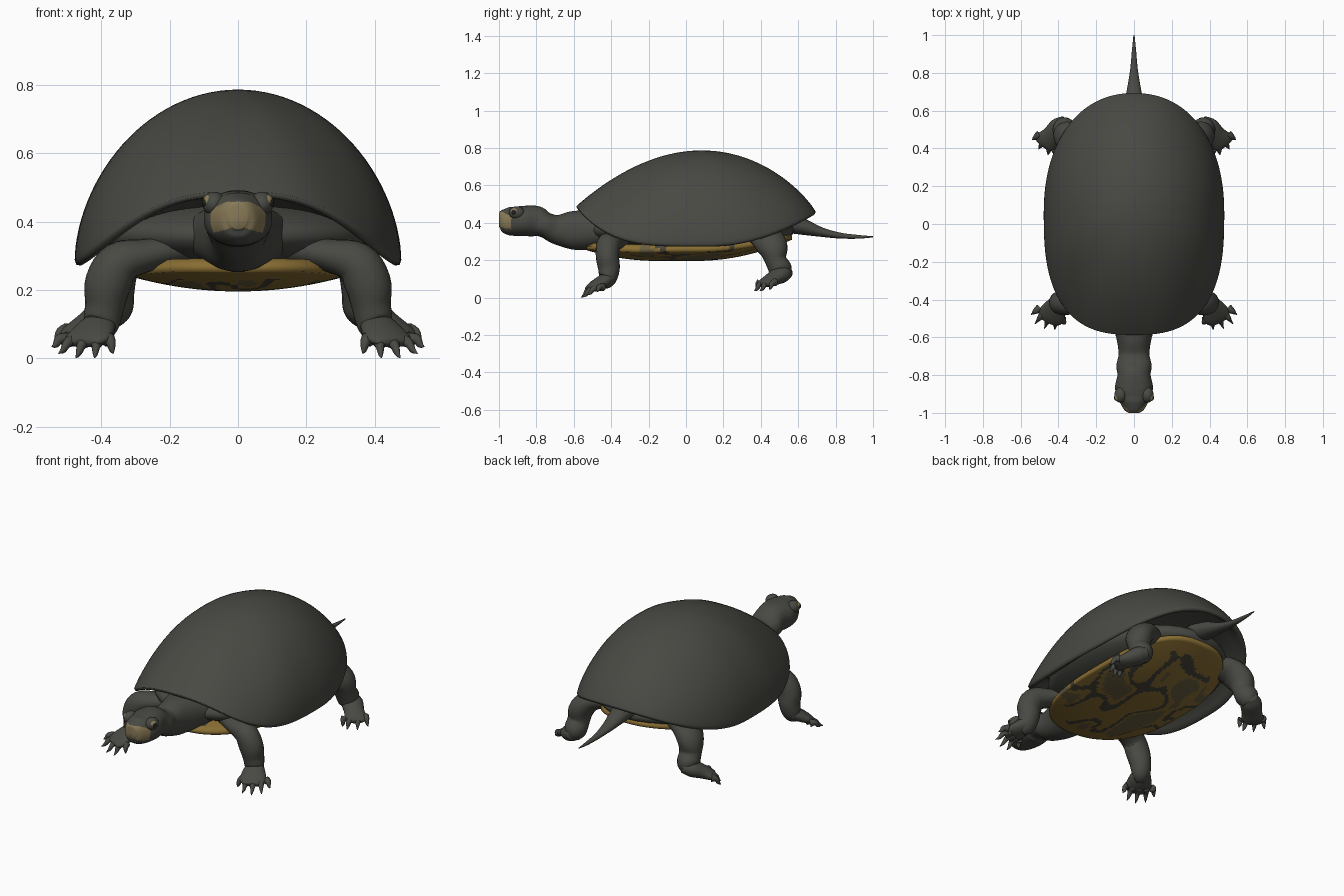
import bpy, bmesh, math
from mathutils import Vector, noise

if "Cube" in bpy.data.objects:
    bpy.data.objects.remove(bpy.data.objects["Cube"])


def mat(name, rgb):
    m = bpy.data.materials.new(name)
    m.diffuse_color = (*rgb, 1)
    m.use_nodes = True
    m.node_tree.nodes["Principled BSDF"].inputs["Base Color"].default_value = m.diffuse_color
    return m


SKIN = mat("dark grey skin", (0.066, 0.066, 0.057))
OCHRE = mat("ochre", (0.25, 0.155, 0.033))
BROWN = mat("dark brown", (0.062, 0.055, 0.038))
OLIVE = mat("olive", (0.14, 0.11, 0.05))
TAN = mat("tan", (0.25, 0.195, 0.095))
BLACK = mat("black", (0.016, 0.016, 0.015))


def finish(name, rings, mats, rule=None, mirror=False):
    """Skin a list of equal rings; single-point rings close the ends."""
    bm = bmesh.new()
    vr = [[bm.verts.new(p) for p in r] for r in rings]
    for a, b in zip(vr, vr[1:]):
        n = max(len(a), len(b))
        for i in range(n):
            j = (i + 1) % n
            if len(a) == 1:
                bm.faces.new((a[0], b[i], b[j]))
            elif len(b) == 1:
                bm.faces.new((a[i], a[j], b[0]))
            else:
                bm.faces.new((a[i], a[j], b[j], b[i]))
    bmesh.ops.recalc_face_normals(bm, faces=bm.faces)
    for f in bm.faces:
        f.smooth = True
        if rule:
            f.material_index = rule(f.calc_center_median())
    me = bpy.data.meshes.new(name)
    bm.to_mesh(me)
    bm.free()
    for m in mats:
        me.materials.append(m)
    ob = bpy.data.objects.new(name, me)
    bpy.context.collection.objects.link(ob)
    if mirror:
        ob.modifiers.new("Mirror", 'MIRROR').use_mirror_merge = False
    return ob


def spline(pts, steps):
    """Catmull-Rom resampling of number tuples."""
    p = [pts[0]] + list(pts) + [pts[-1]]
    out = []
    for i in range(1, len(p) - 2):
        for k in range(steps):
            t = k / steps
            out.append([0.5 * (2 * b + (c - a) * t + (2 * a - 5 * b + 4 * c - d) * t * t
                               + (3 * b - a - 3 * c + d) * t ** 3)
                        for a, b, c, d in zip(p[i - 1], p[i], p[i + 1], p[i + 2])])
    return out + [list(pts[-1])]


def power(v, e):
    return math.copysign(abs(v) ** e, v)


def tube(name, pts, ref, mats=(SKIN,), steps=5, sides=20, n=2.0, rule=None, mirror=False):
    """Limb through (x, y, z, half width, half depth) stations."""
    q = spline(pts, steps)
    c = [Vector(s[:3]) for s in q]
    rings = [[c[0]]]
    for i, s in enumerate(q):
        t = (c[min(i + 1, len(c) - 1)] - c[max(i - 1, 0)]).normalized()
        side = t.cross(Vector(ref)).normalized()
        up = side.cross(t)
        rings.append([c[i] + side * s[3] * power(math.cos(a), 2 / n) + up * s[4] * power(math.sin(a), 2 / n)
                      for a in (2 * math.pi * k / sides for k in range(sides))])
    rings.append([c[-1]])
    return finish(name, rings, mats, rule, mirror)


def ball(name, c, r, m, mirror=False, seg=24):
    rings = [[(c[0], c[1], c[2] + r[2])]]
    for i in range(1, seg // 2):
        th = math.pi * i / (seg // 2)
        rings.append([(c[0] + r[0] * math.sin(th) * math.cos(a), c[1] + r[1] * math.sin(th) * math.sin(a),
                       c[2] + r[2] * math.cos(th)) for a in (2 * math.pi * k / seg for k in range(seg))])
    rings.append([(c[0], c[1], c[2] - r[2])])
    return finish(name, rings, (m,), None, mirror)


# Upper shell: domed, with a rim that sweeps up at front and back
SEG = 120
ANG = [2 * math.pi * k / SEG for k in range(SEG)]


def outline(a, s):
    n = 2.7 if math.sin(a) < 0 else 2.2
    y = 0.053 + 0.64 * s * power(math.sin(a), 2 / n) + 0.03 * max(0, 1 - s * s)
    return (0.478 * s * power(math.cos(a), 2 / n), y)


def rim_z(a):
    u = outline(a, 1)[1] - 0.12
    return 0.288 + (0.2 * (-u / 0.707) ** 4.2 if u < 0 else 0.17 * (u / 0.573) ** 2)


def dome(a, s):
    x, y = outline(a, s)
    w = abs(math.cos(a)) ** 3
    k = 0.56 * w + (0.98 if math.sin(a) < 0 else 0.86) * (1 - w)
    z = rim_z(a)
    return (x, y, z + (0.787 - z) * max(0, 1 - s * s) ** k)


shell = [[(0, 0.083, 0.787)]]
for i in range(1, 29):
    shell.append([dome(a, math.sin(math.pi / 2 * i / 28)) for a in ANG])
for s, dz in ((0.99, -0.014), (0.965, -0.016), (0.93, 0.005), (0.86, 0.03)):
    shell.append([(*outline(a, s), rim_z(a) + dz) for a in ANG])
shell.append([(*outline(a, 0.55), 0.41) for a in ANG])
shell.append([(0, 0.053, 0.41)])
finish("upper_shell", shell, (SKIN,))

# Body between the shells
ball("body", (0, 0.03, 0.36), (0.425, 0.55, 0.122), SKIN, seg=40)


# Belly shell: shallow dish, blotched by a noise rule
def belly(a, s, dz=0):
    x = 0.335 * s * power(math.cos(a), 0.8)
    y = 0.018 + 0.55 * s * power(math.sin(a), 0.8)
    z = 0.196 + 0.06 * (max(0, -y - 0.15) / 0.39) ** 2 + 0.115 * (max(0, y - 0.05) / 0.52) ** 2
    return (x, y, z + 0.05 * (x / 0.335) ** 2 + dz)


def blotch(c):
    edge = (abs(c.x) / 0.335) ** 2.5 + (abs(c.y - 0.018) / 0.55) ** 2.5
    if edge > 0.65 and abs(c.y) > 0.25:
        return 0
    v = noise.noise(Vector((c.x * 7 + 3.1, c.y * 5 + 1.7, 0.4)))
    if abs(v) < 0.085:
        return 1
    return 2 if v > 0.22 else 0


dish = [[belly(0, 0)]]
dish += [[belly(a, i / 40) for a in ANG] for i in range(1, 41)]
dish += [[belly(a, 1.0, 0.02) for a in ANG], [belly(a, 0.95, 0.045) for a in ANG], [(0, 0.018, 0.29)]]
finish("belly_shell", dish, (OCHRE, BROWN, OLIVE), blotch)


# Neck and head in one loft, with a tan muzzle band
def muzzle(c):
    low = 0.388 - 0.3 * abs(c.x)
    top = 0.458 - 0.5 * max(0, abs(c.x) - 0.035)
    return 1 if c.y < -0.935 and low < c.z < top else 0


head = [(-0.40, .36, .16, .09), (-0.52, .36, .12, .105), (-0.61, .36, .092, .102), (-0.69, .365, .082, .08),
        (-0.75, .387, .093, .068), (-0.80, .407, .088, .082), (-0.86, .41, .1, .081), (-0.91, .408, .092, .078),
        (-0.95, .41, .072, .074), (-0.985, .414, .05, .056), (-1.0, .414, .028, .036)]
tube("neck_and_head", [(0, y, z, w, h) for y, z, w, h in head], (0, 0, 1), (SKIN, TAN),
     steps=10, sides=96, n=2.2, rule=muzzle)

# Eyes under raised lids
ball("eyelid", (0.07, -0.905, 0.453), (0.034, 0.042, 0.035), SKIN, True)
ball("eye", (0.084, -0.915, 0.46), (0.02, 0.024, 0.02), TAN, True)
ball("pupil", (0.097, -0.919, 0.457), (0.009, 0.015, 0.014), BLACK, True, 16)

# Tail
tube("tail", [(0, .52, .40, .07, .05), (0, .62, .38, .055, .044), (0, .72, .351, .036, .026),
              (0, .82, .332, .02, .016), (0, .92, .325, .011, .01), (0, 1.0, .325, .003, .003)], (0, 0, 1))


# Legs, flat feet and clawed toes (mirrored to the other side)
def toes(name, root, spread, tips):
    for i, tip in enumerate(tips):
        r, t = Vector(root), Vector(tip)
        r += Vector(spread) * (i / (len(tips) - 1) - 0.5)
        m = r.lerp(t, 0.5) + Vector((0, 0, 0.012))
        tube(f"{name}_{i + 1}", [(*r, .022, .022), (*m, .015, .015), (*r.lerp(t, 0.75), .008, .01),
                                 (*t, .0015, .0015)], (0, 0, 1), steps=3, sides=10, mirror=True)


tube("front_leg", [(.14, -.33, .325, .05, .07), (.26, -.385, .303, .048, .068), (.345, -.415, .28, .063, .065),
                   (.38, -.42, .22, .068, .062), (.39, -.412, .155, .058, .058), (.402, -.42, .10, .052, .047),
                   (.42, -.445, .075, .035, .03)], (0, 1, 0), mirror=True)
tube("front_foot", [(.40, -.40, .11, .04, .035), (.415, -.44, .088, .06, .036), (.44, -.49, .06, .072, .026),
                    (.454, -.518, .045, .05, .014)], (0, 0, 1), mirror=True)
toes("front_toe", (.44, -.475, .055), (.12, .06, 0),
     [(.365, -.53, .015), (.42, -.56, .002), (.475, -.555, .002), (.525, -.53, .015), (.545, -.48, .035)])

tube("rear_leg", [(.20, .38, .34, .05, .08), (.30, .43, .32, .06, .088), (.355, .465, .265, .066, .08),
                  (.365, .48, .20, .062, .058), (.37, .505, .15, .062, .062), (.385, .515, .115, .045, .045)],
     (0, 1, 0), mirror=True)
tube("rear_foot", [(.355, .545, .135, .035, .03), (.39, .51, .125, .058, .046), (.435, .465, .10, .055, .036),
                   (.472, .43, .078, .06, .024), (.485, .415, .07, .04, .012)], (0, 0, 1), mirror=True)
toes("rear_toe", (.46, .435, .082), (.08, .08, 0),
     [(.42, .375, .04), (.455, .365, .035), (.505, .395, .035), (.54, .445, .045)])
